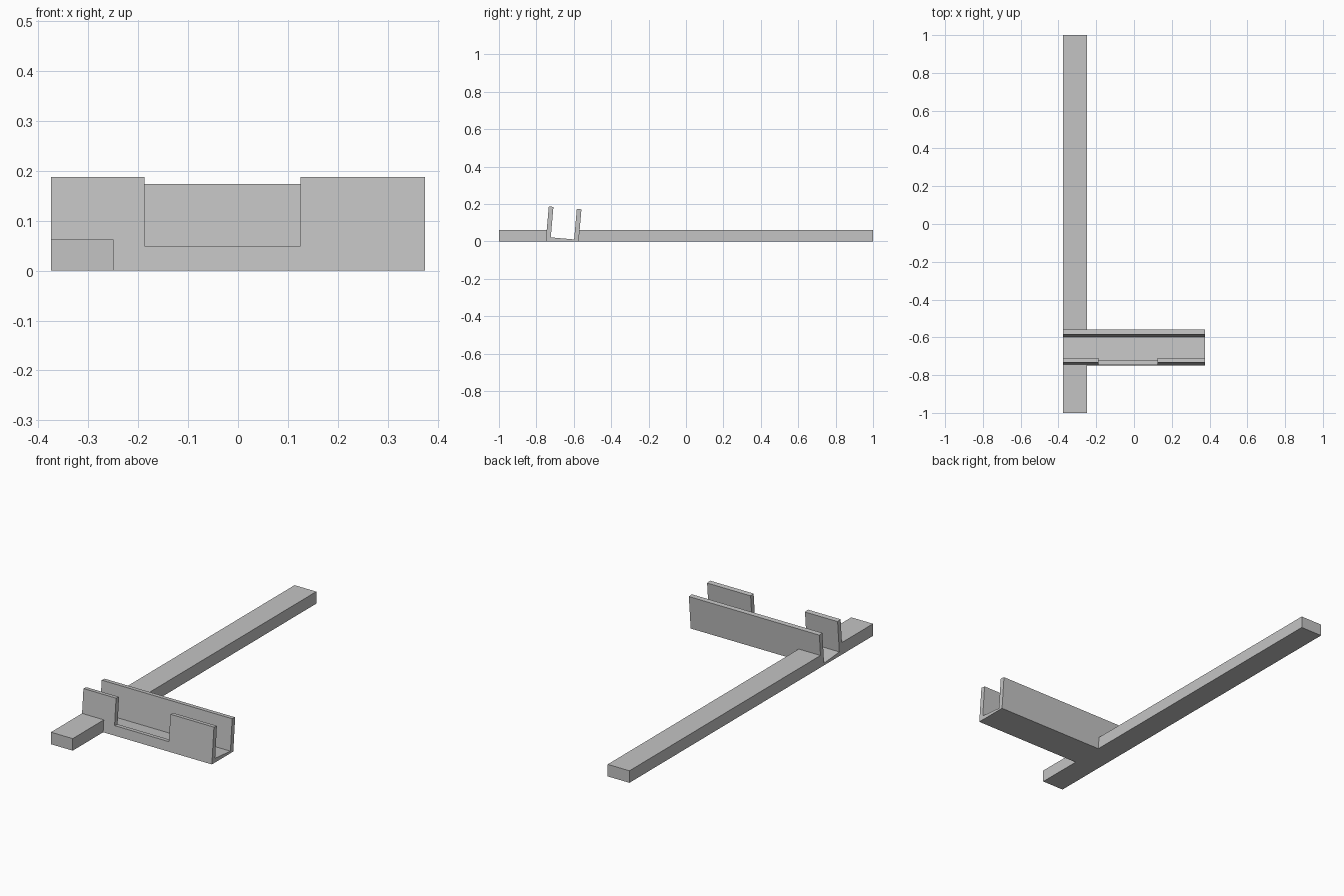
import bpy
import bmesh
from math import tan, radians

cube = bpy.data.objects.get("Cube")
if cube:
    bpy.data.objects.remove(cube, do_unlink=True)

grey = bpy.data.materials.new("light grey")
grey.use_nodes = True
colour = (0.55, 0.55, 0.55, 1)
grey.diffuse_color = colour
grey.node_tree.nodes["Principled BSDF"].inputs["Base Color"].default_value = colour

LEAN = tan(radians(5))      # backward tilt of the channel
LEFT, RIGHT = -0.375, 0.375
FRONT, INNER_FRONT, INNER_BACK, BACK = -0.75, -0.725, -0.599, -0.574
BEAM_TOP = 0.0625


def at(y, z):
    """Point on a leaning wall line that meets the ground at y."""
    return (y + LEAN * z, z)


def prism(name, profile, x0, x1):
    """Extrude a (y, z) profile along x."""
    bm = bmesh.new()
    face = bm.faces.new([bm.verts.new((x0, y, z)) for y, z in profile])
    new = bmesh.ops.extrude_face_region(bm, geom=[face])["geom"]
    verts = [v for v in new if isinstance(v, bmesh.types.BMVert)]
    bmesh.ops.translate(bm, verts=verts, vec=(x1 - x0, 0, 0))
    bmesh.ops.recalc_face_normals(bm, faces=bm.faces)
    mesh = bpy.data.meshes.new(name)
    bm.to_mesh(mesh)
    bm.free()
    mesh.materials.append(grey)
    obj = bpy.data.objects.new(name, mesh)
    bpy.context.collection.objects.link(obj)
    return obj


# Leaning U-shaped channel with a flat underside
channel = prism("channel", [
    (FRONT, 0), at(FRONT, 0.1875), at(INNER_FRONT, 0.185),
    at(INNER_FRONT, 0.022), at(INNER_BACK, 0.011),
    at(INNER_BACK, 0.174), at(BACK, 0.172), (BACK, 0)], LEFT, RIGHT)

# Notch in the front wall, its sill square to the leaning wall
SILL = 0.05
y0, y1 = FRONT - 0.05, INNER_FRONT + 0.05
cutter = prism("notch_cutter", [
    (y0, SILL - LEAN * (y0 - FRONT)), (y1, SILL - LEAN * (y1 - FRONT)),
    (y1, 0.3), (y0, 0.3)], -0.1875, 0.125)
cutter.hide_render = True
cutter.hide_viewport = True
cutter.display_type = 'WIRE'
notch = channel.modifiers.new("notch", 'BOOLEAN')
notch.operation = 'DIFFERENCE'
notch.solver = 'EXACT'
notch.object = cutter

# Long beam, interrupted by the channel
prism("front_beam", [(-1, 0), (FRONT, 0), at(FRONT, BEAM_TOP), (-1, BEAM_TOP)],
      LEFT, -0.25)
prism("back_beam", [(BACK, 0), (1, 0), (1, BEAM_TOP), at(BACK, BEAM_TOP)],
      LEFT, -0.25)
